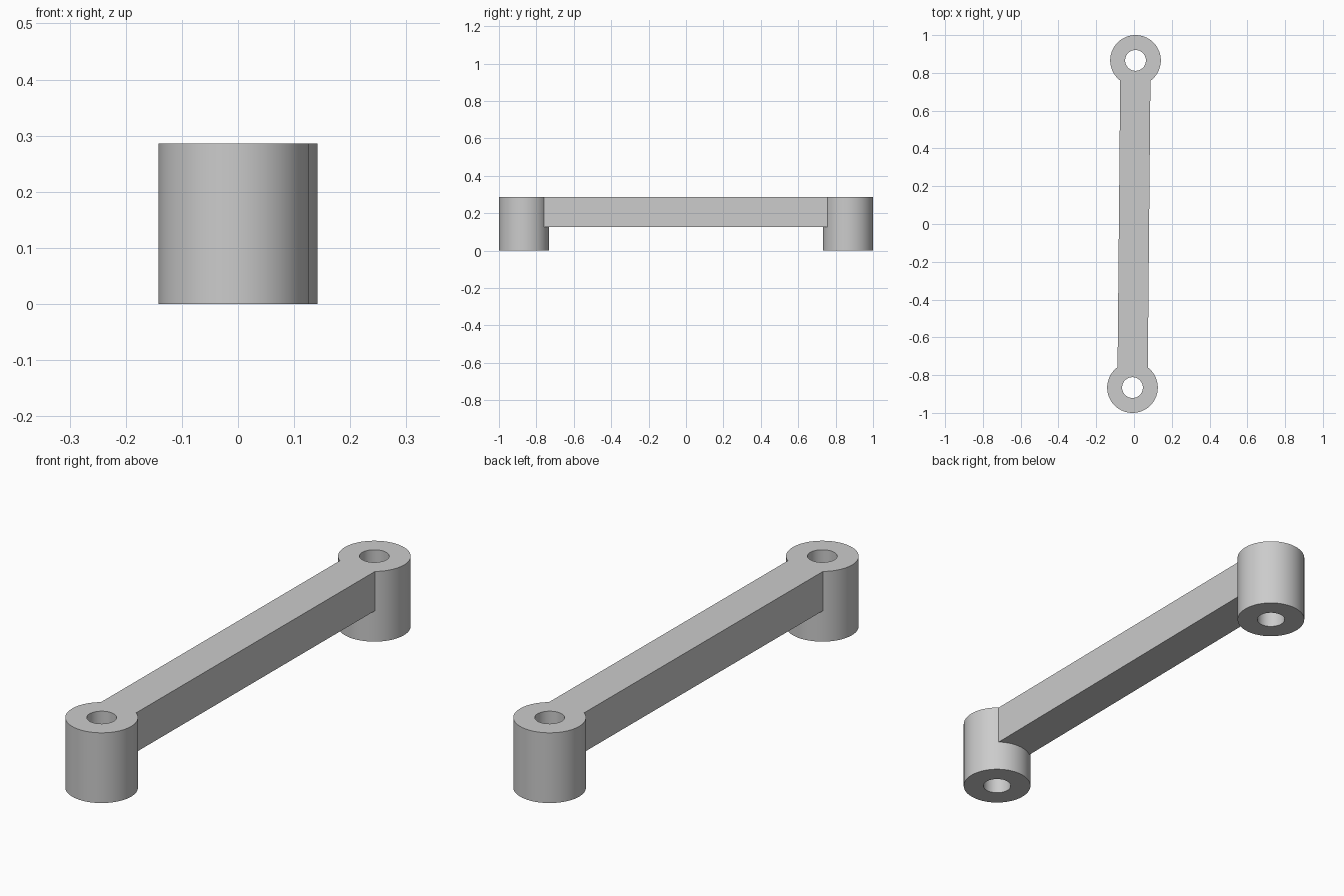
import bpy
import math
from mathutils import Vector

cube = bpy.data.objects.get("Cube")
if cube:
    bpy.data.objects.remove(cube, do_unlink=True)

HEIGHT = 0.286
ARM_BOTTOM = 0.126
ARM_WIDTH = 0.16
BOSS_RADIUS = 0.134
BORE_RADIUS = 0.055
BOSS_CENTRE = Vector((0.008, 0.866, 0))

grey = bpy.data.materials.new("plain_grey")
grey.use_nodes = True
grey.diffuse_color = (0.6, 0.6, 0.6, 1)
grey.node_tree.nodes["Principled BSDF"].inputs["Base Color"].default_value = grey.diffuse_color


def cylinder(name, centre, radius, bottom, top):
    bpy.ops.mesh.primitive_cylinder_add(
        vertices=96, radius=radius, depth=top - bottom,
        location=(centre.x, centre.y, (bottom + top) / 2))
    obj = bpy.context.object
    obj.name = name
    obj.data.materials.append(grey)
    return obj


def combine(target, tool, operation):
    mod = target.modifiers.new(tool.name, 'BOOLEAN')
    mod.operation = operation
    mod.solver = 'EXACT'
    mod.object = tool
    bpy.context.view_layer.objects.active = target
    bpy.ops.object.modifier_apply(modifier=mod.name)
    bpy.data.objects.remove(tool, do_unlink=True)


# Connecting arm, flush with the boss tops and slightly turned to meet both centres
bpy.ops.mesh.primitive_cube_add(
    size=1, location=(0, 0, (ARM_BOTTOM + HEIGHT) / 2),
    rotation=(0, 0, -math.atan2(BOSS_CENTRE.x, BOSS_CENTRE.y)))
link = bpy.context.object
link.name = "link_arm"
link.scale = (ARM_WIDTH, 2 * BOSS_CENTRE.length, HEIGHT - ARM_BOTTOM)
bpy.ops.object.transform_apply(location=True, rotation=True, scale=True)
link.data.materials.append(grey)

# Round bosses at both ends
for name, sign in (("back_boss", 1), ("front_boss", -1)):
    combine(link, cylinder(name, BOSS_CENTRE * sign, BOSS_RADIUS, 0, HEIGHT), 'UNION')

# Through bores
for name, sign in (("back_bore", 1), ("front_bore", -1)):
    combine(link, cylinder(name, BOSS_CENTRE * sign, BORE_RADIUS, -0.1, HEIGHT + 0.1), 'DIFFERENCE')

# Smooth round walls with crisp edges
bpy.ops.object.select_all(action='DESELECT')
link.select_set(True)
bpy.context.view_layer.objects.active = link
bpy.ops.object.shade_smooth_by_angle(angle=math.radians(30))
